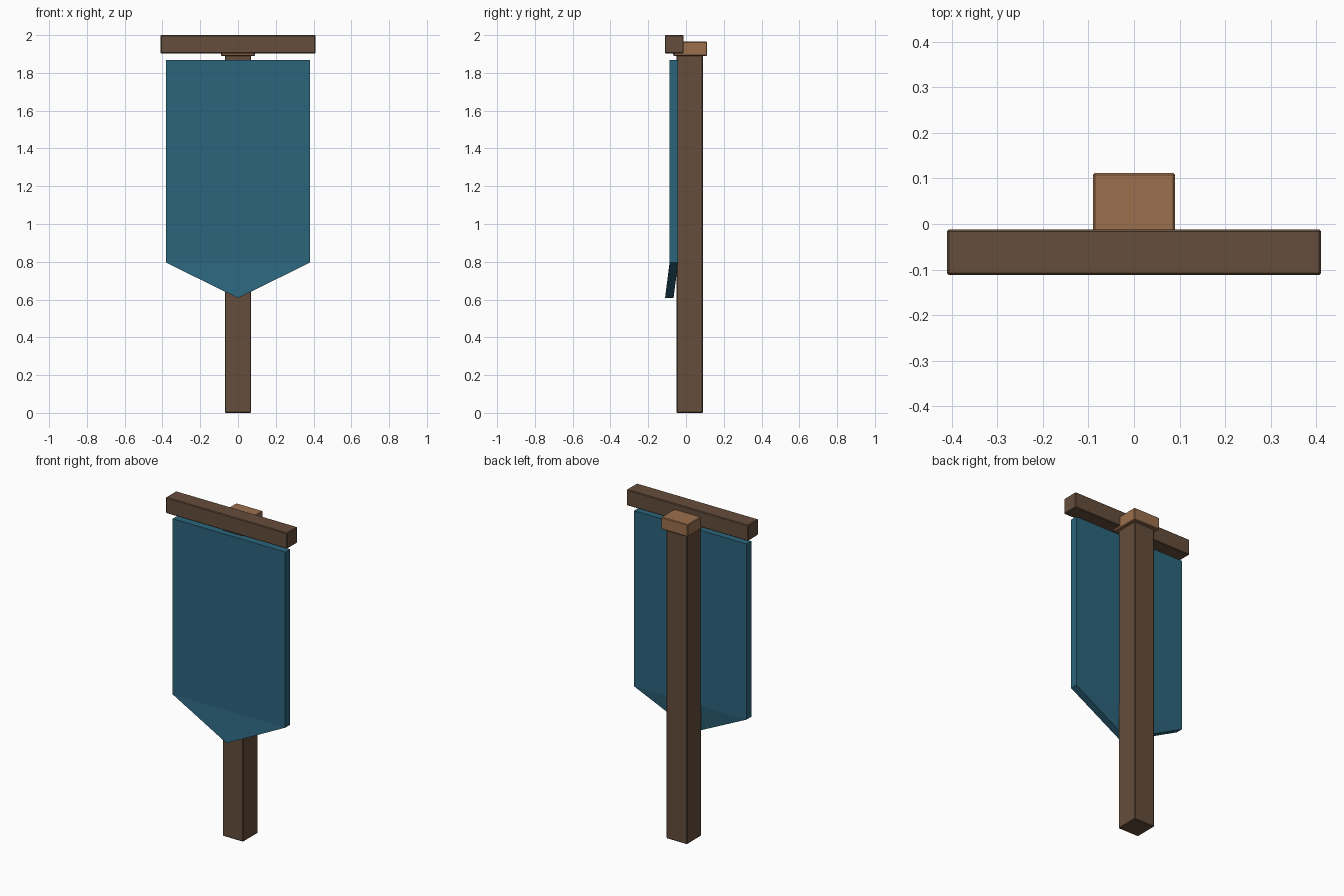
import bpy, bmesh

if "Cube" in bpy.data.objects:
    bpy.data.objects.remove(bpy.data.objects["Cube"])

def material(name, rgb):
    m = bpy.data.materials.new(name)
    m.diffuse_color = (*rgb, 1)
    m.use_nodes = True
    m.node_tree.nodes["Principled BSDF"].inputs["Base Color"].default_value = m.diffuse_color
    return m

DARK = material("dark_wood", (0.13, 0.075, 0.045))
LIGHT = material("light_wood", (0.33, 0.16, 0.075))
BLUE = material("blue_cloth", (0.025, 0.13, 0.20))

def finish(name, bm, mat):
    bmesh.ops.recalc_face_normals(bm, faces=bm.faces)
    me = bpy.data.meshes.new(name)
    bm.to_mesh(me)
    bm.free()
    ob = bpy.data.objects.new(name, me)
    bpy.context.collection.objects.link(ob)
    me.materials.append(mat)
    return ob

def box(name, lo, hi, mat, bevel=0.004):
    bm = bmesh.new()
    bmesh.ops.create_cube(bm, size=1)
    for v in bm.verts:
        v.co = [(a + b) / 2 + c * (b - a) for a, b, c in zip(lo, hi, v.co)]
    bmesh.ops.bevel(bm, geom=bm.edges[:], offset=bevel, segments=1, affect='EDGES')
    return finish(name, bm, mat)

# Wooden frame
box("post", (-0.07, -0.05, 0), (0.07, 0.09, 1.9), DARK)
box("post_cap", (-0.09, -0.068, 1.89), (0.09, 0.112, 1.965), LIGHT)
box("crossbar", (-0.41, -0.112, 1.903), (0.41, -0.012, 2.0), DARK)

# Cloth: flat panel with a pointed tip leaning forward, thickened along y
bm = bmesh.new()
outline = [(-0.38, -0.087, 1.867), (-0.38, -0.087, 0.795), (0.38, -0.087, 0.795),
           (0.38, -0.087, 1.867), (0, -0.111, 0.608)]
vs = [bm.verts.new(p) for p in outline]
panel = [bm.faces.new(vs[:4]), bm.faces.new((vs[1], vs[4], vs[2]))]
back = bmesh.ops.extrude_face_region(bm, geom=panel, use_keep_orig=True)["geom"]
bmesh.ops.translate(bm, vec=(0, 0.045, 0),
                    verts=[g for g in back if isinstance(g, bmesh.types.BMVert)])
finish("banner_cloth", bm, BLUE)
